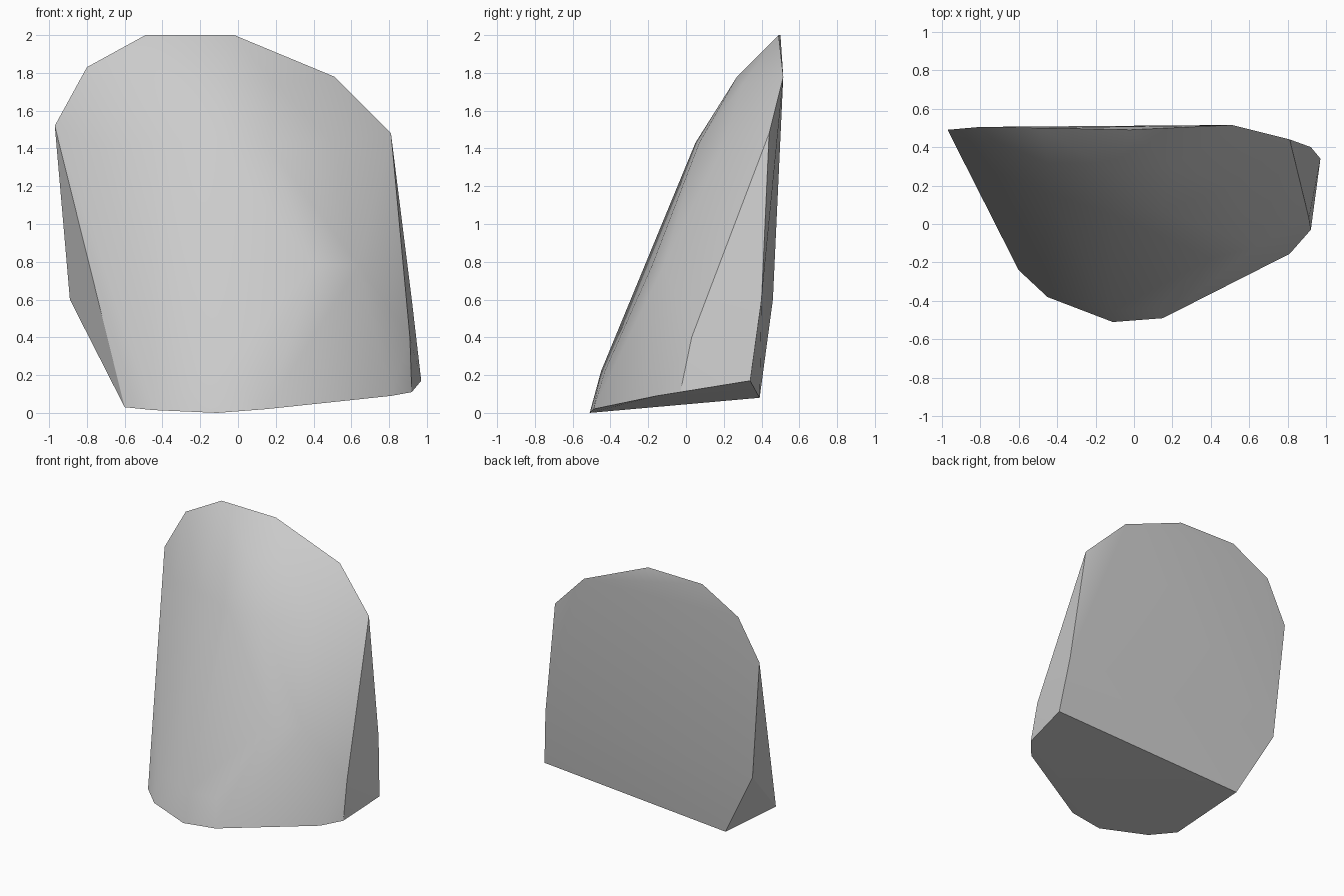
import bpy
import bmesh
import math

# Remove the default cube only
default_cube = bpy.data.objects.get("Cube")
if default_cube:
    bpy.data.objects.remove(default_cube, do_unlink=True)


def make_material(name, value):
    """One flat grey material, set for both viewport and render."""
    material = bpy.data.materials.new(name)
    material.use_nodes = True
    colour = (value, value, value, 1)
    material.diffuse_color = colour
    material.node_tree.nodes["Principled BSDF"].inputs["Base Color"].default_value = colour
    return material


def make_hull(name, outlines, material):
    """Wrap a set of outlines in a convex solid with smooth shallow edges."""
    bm = bmesh.new()
    for outline in outlines:
        for point in outline:
            bm.verts.new(point)
    hull = bmesh.ops.convex_hull(bm, input=bm.verts)
    unused = [v for v in hull["geom_interior"] if isinstance(v, bmesh.types.BMVert)]
    bmesh.ops.delete(bm, geom=unused, context="VERTS")
    bmesh.ops.recalc_face_normals(bm, faces=bm.faces)
    mesh = bpy.data.meshes.new(name)
    bm.to_mesh(mesh)
    bm.free()
    mesh.materials.append(material)
    solid = bpy.data.objects.new(name, mesh)
    bpy.context.collection.objects.link(solid)
    bpy.ops.object.select_all(action="DESELECT")
    solid.select_set(True)
    bpy.context.view_layer.objects.active = solid
    bpy.ops.object.shade_smooth_by_angle(angle=math.radians(30))
    return solid


# Base: rounded front arc and the straight rear edge
base_outline = [
    (-.61, .39, .08), (-.6, -.24, .03), (-.45, -.38, .015), (-.11, -.51, 0),
    (.15, -.49, .02), (.81, -.155, .09), (.92, -.03, .11), (.97, .34, .17),
]

# Back: rim of the broken flat face
back_outline = [
    (-.89, .46, .6), (-.97, .49, 1.52), (-.8, .505, 1.83), (-.49, .5, 2),
    (-.02, .49, 2), (.51, .515, 1.78), (.81, .44, 1.48), (.92, .4, .6),
]

# Front: curved face leaning back, listed from the foot to the shoulder
foot_arc = [(-.45, -.32, .22), (-.11, -.45, .22), (.12, -.43, .22)]
middle_arc = [(.4, -.18, .78), (.64, -.117, .78), (.91, .03, .4)]
upper_arc = [
    (-.73, .27, 1.4), (-.45, .16, 1.44), (-.11, .05, 1.43),
    (.15, .07, 1.43), (.5, .2, 1.43),
]
shoulder_arc = [(-.45, .33, 1.8), (-.1, .27, 1.78), (.2, .3, 1.74)]

# The whole stone chunk
stone_grey = make_material("stone grey", .6)
make_hull(
    "stone_chunk",
    [base_outline, back_outline, foot_arc, middle_arc, upper_arc, shoulder_arc],
    stone_grey,
)
